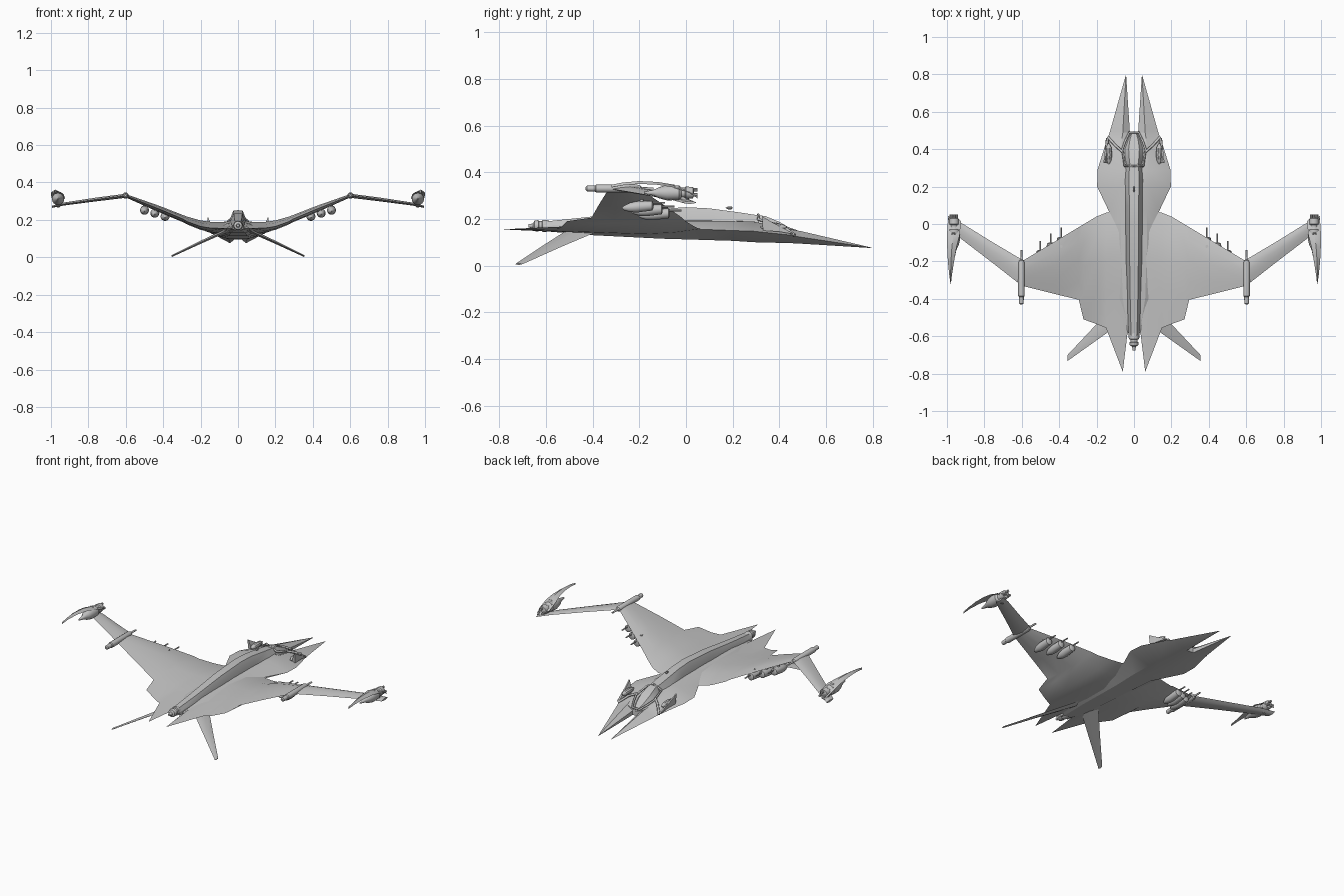
import bpy, bmesh, math
from mathutils import Vector

grey = bpy.data.materials.new("hull grey")
grey.diffuse_color = (0.55, 0.55, 0.55, 1)


def finish(ob, mirror=True, angle=30):
    ob.data.materials.append(grey)
    if mirror:
        ob.modifiers.new("Mirror", 'MIRROR').use_axis = (True, False, False)
    bpy.ops.object.select_all(action='DESELECT')
    ob.select_set(True)
    bpy.context.view_layer.objects.active = ob
    if ob.type == 'MESH':
        bpy.ops.object.shade_smooth_by_angle(angle=math.radians(angle))
    return ob


def loft(name, rings, mirror=True, angle=30):
    """Skin a list of closed rings and cap both ends."""
    bm = bmesh.new()
    vs = [[bm.verts.new(p) for p in r] for r in rings]
    n = len(rings[0])
    for a, b in zip(vs, vs[1:]):
        for i in range(n):
            j = (i + 1) % n
            bm.faces.new((a[i], a[j], b[j], b[i]))
    bm.faces.new(vs[0])
    bm.faces.new(vs[-1][::-1])
    bmesh.ops.remove_doubles(bm, verts=bm.verts, dist=0.0004)
    bmesh.ops.recalc_face_normals(bm, faces=bm.faces)
    me = bpy.data.meshes.new(name)
    bm.to_mesh(me)
    bm.free()
    ob = bpy.data.objects.new(name, me)
    bpy.context.collection.objects.link(ob)
    return finish(ob, mirror, angle)


def turned(name, x, z, profile, n=16, mirror=True, slope=0.0):
    """Round body along y; profile is (y, radius), slope tips it in z."""
    y0 = profile[0][0]
    rings = [[(x + r * math.cos(2 * math.pi * k / n), y,
               z + slope * (y - y0) + r * math.sin(2 * math.pi * k / n)) for k in range(n)]
             for y, r in profile]
    return loft(name, rings, mirror)


def rod(name, points, radius, mirror=True):
    cu = bpy.data.curves.new(name, 'CURVE')
    cu.dimensions = '3D'
    cu.bevel_depth = radius
    cu.bevel_resolution = 1
    cu.use_fill_caps = True
    sp = cu.splines.new('POLY')
    sp.points.add(len(points) - 1)
    for p, q in zip(sp.points, points):
        p.co = (*q, 1)
    ob = bpy.data.objects.new(name, cu)
    bpy.context.collection.objects.link(ob)
    return finish(ob, mirror)


# Main wing with the stepped rear edge and tail spikes:
# x, front y, rear y, edge z, top z, bottom z
wing = [(0, .09, -.57, .155, .185, .125), (.035, .085, -.585, .155, .187, .125),
        (.06, .08, -.79, .155, .188, .127), (.15, .06, -.555, .157, .19, .135),
        (.2, .04, -.535, .165, .197, .147), (.27, -.002, -.51, .19, .217, .175),
        (.295, -.017, -.405, .205, .226, .188), (.42, -.092, -.375, .258, .275, .24),
        (.6, -.2, -.33, .33, .338, .32)]


def wing_ring(x, le, te, e, t, b):
    back = max(te, -.5)
    f, m, r = (le + (back - le) * k for k in (.2, .45, .75))
    h = e + (t - e) * .6
    l = e + (b - e) * .7
    return [(x, le, e), (x, f, h + (t - h) * .6), (x, m, t), (x, r, h), (x, te, e),
            (x, r, l), (x, m, b), (x, f, l)]


loft("main_wing", [wing_ring(*s) for s in wing], angle=40)

# Outer wing panel, swept forward and drooping
outer = [(.6, -.19, -.33, .33, .34, .318), (.76, -.095, -.205, .309, .319, .299),
         (.93, .01, -.075, .285, .293, .277), (.995, .045, -.02, .27, .276, .264)]
loft("outer_wing", [wing_ring(*s) for s in outer], angle=40)

# Forward hull with twin nose prongs:
# y, inner x z, ridge x z, outer x z, belly x z
hull = [(.795, .042, .076, .043, .077, .044, .076, .043, .075),
        (.49, .022, .12, .06, .148, .13, .122, .045, .094),
        (.489, 0, .12, .06, .148, .13, .122, .045, .094),
        (.45, 0, .13, .065, .155, .145, .13, .05, .096),
        (.29, 0, .19, .075, .188, .195, .147, .06, .1),
        (.2, 0, .195, .075, .19, .197, .15, .06, .106),
        (.07, 0, .2, .07, .19, .135, .155, .06, .11),
        (-.1, 0, .2, .07, .19, .13, .155, .05, .115),
        (-.4, 0, .185, .06, .18, .11, .155, .04, .13),
        (-.58, 0, .165, .03, .16, .035, .155, .02, .145)]
loft("forward_hull", [[(xi, y, zi), (xr, y, zr), (xo, y, ze), (xb, y, zb), (xi, y, zb)]
                      for y, xi, zi, xr, zr, xo, ze, xb, zb in hull], angle=20)


def ridge(name, stations):
    """Raised body with a flat top: y, half width, top z, base z."""
    loft(name, [[(-w, y, b), (-w, y, (t + b) / 2), (-w * .55, y, t), (w * .55, y, t),
                 (w, y, (t + b) / 2), (w, y, b)] for y, w, t, b in stations], False, 25)


# Long dorsal spine and cockpit
ridge("spine", [(.31, .045, .215, .15), (.24, .048, .226, .15), (.1, .045, .245, .15),
                (0, .045, .25, .15), (-.2, .042, .236, .145), (-.42, .036, .208, .145),
                (-.61, .028, .188, .15)])
ridge("canopy", [(.488, .02, .135, .1), (.45, .04, .158, .1), (.4, .052, .187, .12),
                 (.34, .045, .212, .14), (.305, .036, .216, .14)])
rod("canopy_frame", [(0, .49, .14), (.025, .49, .14), (.048, .44, .158), (.062, .4, .172),
                     (.05, .31, .198), (0, .31, .218)], .006)
rod("head_rib", [(.06, .385, .178), (.1, .42, .165), (.14, .465, .13)], .007)
turned("spine_sensor", 0, .247, [(.2, .001), (.195, .006), (.18, .006), (.17, .001)], 8, False)

# Small fins and intakes beside the cockpit
loft("head_fin", [[(.135, .46, .135), (.15, .46, .135), (.147, .455, .14), (.137, .455, .14)],
                  [(.132, .4, .145), (.152, .4, .145), (.158, .37, .185), (.15, .37, .185)],
                  [(.135, .33, .15), (.16, .33, .15), (.164, .325, .212), (.158, .325, .212)]])
turned("head_intake", .135, .165,
       [(.43, .004), (.41, .014), (.37, .018), (.34, .014), (.32, .003)], 10)

# Tail nozzle
turned("tail_nozzle", 0, .17, [(-.58, .02), (-.6, .026), (-.615, .026), (-.618, .02),
                               (-.63, .02), (-.633, .025), (-.65, .022), (-.655, .01),
                               (-.675, .007)], 16, False)

# Drooping tail fins, thin diamond sections from root to tip
fin = []
for x, z, front, rear, th in [(.03, .158, -.35, -.5, .01), (.2, .08, -.535, -.622, .007),
                              (.355, .006, -.70, -.732, .004)]:
    mid = (front + rear) / 2
    fin.append([(x, front, z), (x + th * .4, mid, z + th), (x, rear, z), (x - th * .4, mid, z - th)])
loft("tail_fin", fin)

# Rods at the wing joints
turned("wing_joint", .602, .33, [(-.43, .006), (-.425, .012), (-.39, .013), (-.385, .017),
                                 (-.21, .017), (-.195, .013), (-.19, .006), (-.14, .005)])

# Three underwing pods with thin barrels
for i, (x, z, y) in enumerate([(.39, .224, -.07), (.445, .241, -.1), (.5, .257, -.14)]):
    turned(f"wing_pod_{i + 1}", x, z,
           [(y, .012), (y - .005, .021), (y - .07, .024), (y - .1, .02), (y - .125, .01),
            (y - .135, .001)], slope=.08)
    turned(f"pod_barrel_{i + 1}", x, z + .012, [(y + .05, .004), (y - .03, .004)], 8)
    rod(f"pod_pylon_{i + 1}", [(x, y - .05, z), (x, y - .05, z + .035)], .009)

# Wingtip engines, gun barrels and arched rear blades
turned("tip_engine", .962, .312, [(.035, .012), (.03, .024), (.0, .027), (-.005, .022),
                                  (-.02, .022), (-.03, .031), (-.08, .033), (-.115, .024),
                                  (-.14, .012), (-.18, .004)])
for i, (x, z) in enumerate([(.948, .303), (.977, .303), (.962, .325)]):
    turned(f"tip_barrel_{i + 1}", x, z, [(.05, .007), (.0, .007)], 8)
blade = [(.05, .965, .985, .295), (.015, .925, .995, .32), (-.06, .932, 1.0, .344),
         (-.12, .948, .999, .354), (-.2, .962, .995, .358), (-.27, .973, .988, .352),
         (-.32, .979, .981, .342)]
loft("tip_blade", [[(a, y, z - .006), ((a + b) / 2, y, z + .004), (b, y, z - .008),
                    ((a + b) / 2, y, z - .006)] for y, a, b, z in blade], angle=40)
rod("tip_strut", [(.96, .0, .275), (.962, -.03, .31), (.965, -.06, .34)], .014)
